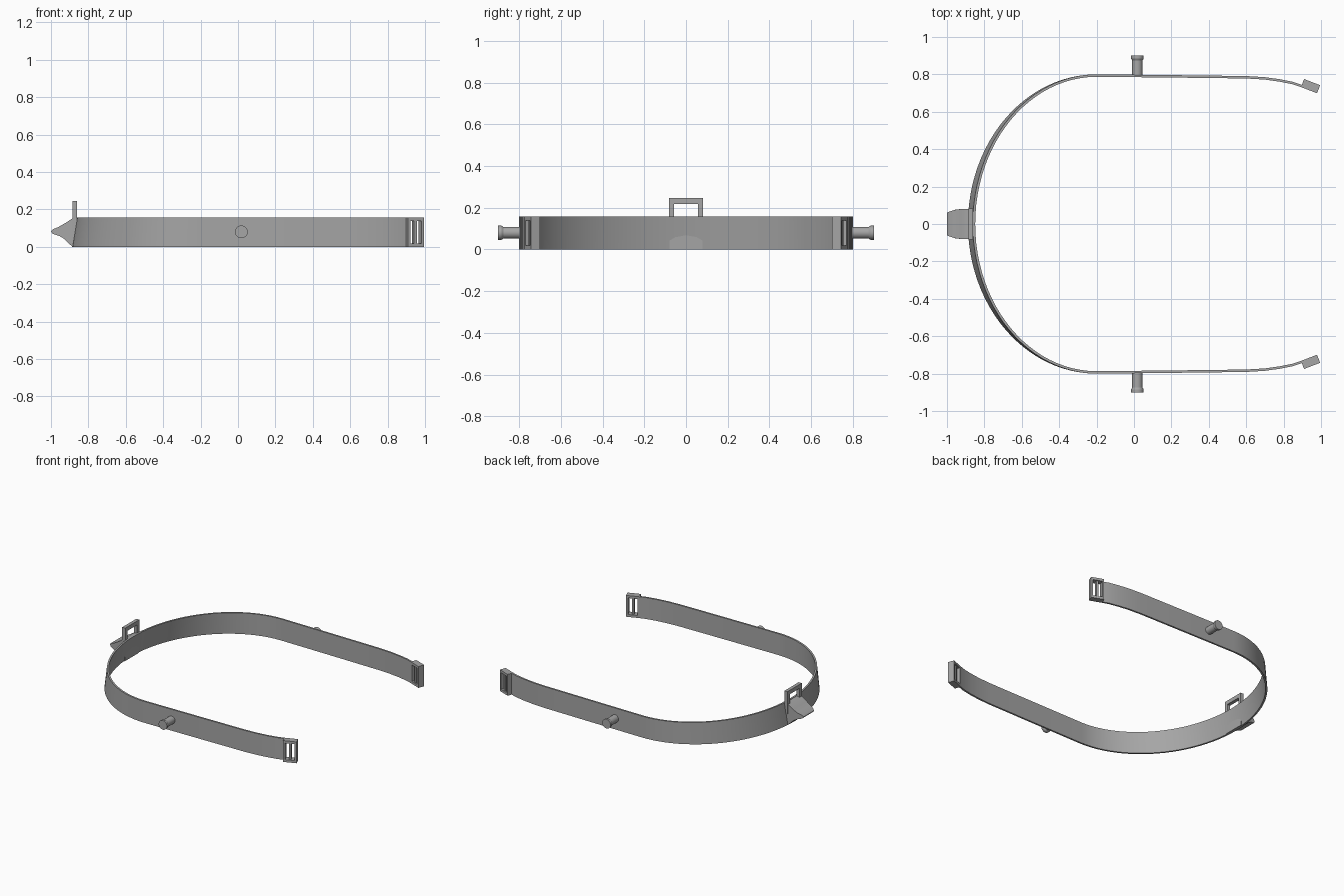
import bpy, bmesh, math
from mathutils import Matrix, Vector

cube = bpy.data.objects.get("Cube")
if cube:
    bpy.data.objects.remove(cube)

grey = bpy.data.materials.new("mid_grey")
grey.use_nodes = True
COLOUR = (0.38, 0.38, 0.38, 1)
grey.diffuse_color = COLOUR
grey.node_tree.nodes["Principled BSDF"].inputs["Base Color"].default_value = COLOUR

H, T = 0.157, 0.013   # band height and thickness


def finish(name, bm, angle=30):
    bmesh.ops.recalc_face_normals(bm, faces=bm.faces)
    mesh = bpy.data.meshes.new(name)
    bm.to_mesh(mesh)
    bm.free()
    mesh.materials.append(grey)
    ob = bpy.data.objects.new(name, mesh)
    bpy.context.collection.objects.link(ob)
    bpy.ops.object.select_all(action='DESELECT')
    ob.select_set(True)
    bpy.context.view_layer.objects.active = ob
    bpy.ops.object.shade_smooth_by_angle(angle=math.radians(angle))
    return ob


def add_box(bm, lo, hi, matrix=Matrix()):
    lo, hi = Vector(lo), Vector(hi)
    m = Matrix.Translation((lo + hi) / 2) @ Matrix.Diagonal((*(hi - lo), 1))
    bmesh.ops.create_cube(bm, size=1, matrix=matrix @ m)


# Curved band: straight arms, bent tips and a half ellipse that flares at the bottom
def band_path(depth):
    arm = [(0.91, 0.74), (0.85, 0.76), (0.78, 0.774), (0.7, 0.785), (0.6, 0.791), (0.2, 0.796)]
    steps = 48
    arc = [(-0.2 - depth * math.sin(math.pi * i / steps), 0.8 * math.cos(math.pi * i / steps))
           for i in range(steps + 1)]
    return [Vector(p) for p in arm + arc + [(x, -y) for x, y in reversed(arm)]]


def inset_path(path):
    result = []
    for i, p in enumerate(path):
        d = (path[min(i + 1, len(path) - 1)] - path[max(i - 1, 0)]).normalized()
        result.append(p + Vector((-d.y, d.x)) * T)
    return result


bm = bmesh.new()
low, high = band_path(0.688), band_path(0.662)
rings = [(low, 0), (high, H), (inset_path(high), H), (inset_path(low), 0)]
rows = [[bm.verts.new((p.x, p.y, z)) for p in path] for path, z in rings]
for k in range(4):
    a, b = rows[k], rows[(k + 1) % 4]
    for i in range(len(a) - 1):
        bm.faces.new((a[i], a[i + 1], b[i + 1], b[i]))
for end in (0, -1):
    bm.faces.new([r[end] for r in rows])
finish("curved_band", bm)

# Slotted buckles on the arm tips and side pegs
for side, label in ((1, "left"), (-1, "right")):
    place = Matrix.Translation((0.944, 0.737 * side, 0)) @ Matrix.Rotation(math.radians(-21 * side), 4, 'Z')
    bm = bmesh.new()
    for z0, z1 in ((0, 0.018), (H - 0.018, H)):
        add_box(bm, (-0.046, -0.023, z0), (0.046, 0.023, z1), place)
    for x0, x1, half in ((-0.046, -0.033, 0.023), (-0.008, 0.007, 0.016), (0.032, 0.046, 0.023)):
        add_box(bm, (x0, -half, 0.018), (x1, half, H - 0.018), place)
    finish(label + "_buckle", bm)

    bm = bmesh.new()
    outline = [(0.79, 0.028), (0.875, 0.028), (0.885, 0.034), (0.9, 0.034)]
    n = 32
    loops = [[bm.verts.new((0.018 + r * math.cos(math.tau * i / n), y * side,
                            0.08 + r * math.sin(math.tau * i / n))) for i in range(n)]
             for y, r in outline]
    for a, b in zip(loops, loops[1:]):
        for i in range(n):
            j = (i + 1) % n
            bm.faces.new((a[i], a[j], b[j], b[i]))
    bm.faces.new(loops[0])
    bm.faces.new(loops[-1])
    finish(label + "_peg", bm)

# Upright loop above the back of the band
bm = bmesh.new()
add_box(bm, (-0.885, -0.082, 0.217), (-0.86, 0.082, 0.246))
for s in (-1, 1):
    ys = sorted((0.057 * s, 0.082 * s))
    add_box(bm, (-0.885, ys[0], 0.08), (-0.86, ys[1], 0.217))
finish("upright_loop", bm)

# Pointed hook tongue: side profile swept across its width, narrowing at the tip
profile = [(-0.862, 0.155), (-0.888, 0.15), (-0.925, 0.126), (-0.96, 0.106), (-0.99, 0.094),
           (-1.0, 0.082), (-0.99, 0.069), (-0.955, 0.058), (-0.93, 0.043), (-0.905, 0.018),
           (-0.884, 0.0), (-0.865, 0.0)]
bm = bmesh.new()
ends = []
for s in (-1, 1):
    ends.append([bm.verts.new((x, s * (0.08 - 0.02 * max(0, (-x - 0.9) / 0.1) ** 3), z))
                 for x, z in profile])
for i in range(len(profile)):
    j = (i + 1) % len(profile)
    bm.faces.new((ends[0][i], ends[0][j], ends[1][j], ends[1][i]))
for e in ends:
    bm.faces.new(e)
finish("hook_tongue", bm, 40)
